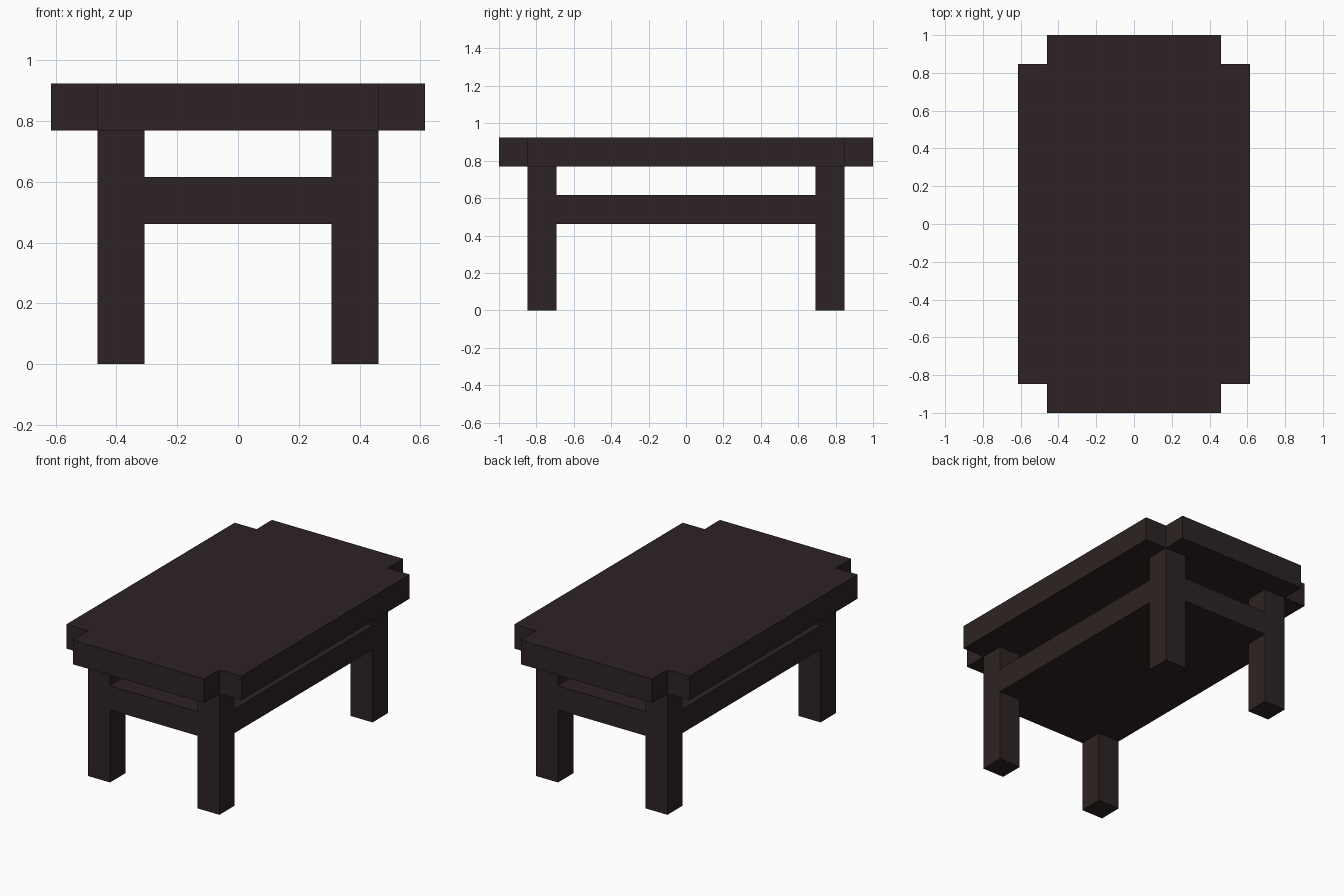
import bpy
import bmesh

cube = bpy.data.objects.get("Cube")
if cube:
    bpy.data.objects.remove(cube, do_unlink=True)

U = 2 / 13  # one block of the grid the table is made on

wood = bpy.data.materials.new("dark_wood")
wood.use_nodes = True
colour = (0.027, 0.017, 0.017, 1)
wood.diffuse_color = colour
bsdf = wood.node_tree.nodes["Principled BSDF"]
bsdf.inputs["Base Color"].default_value = colour
bsdf.inputs["Roughness"].default_value = 0.9


def prism(name, outline, bottom, top):
    """Extrude a flat outline (in blocks) from bottom to top."""
    bm = bmesh.new()
    face = bm.faces.new([bm.verts.new((x * U, y * U, bottom * U)) for x, y in outline])
    raised = bmesh.ops.extrude_face_region(bm, geom=[face])["geom"]
    verts = [v for v in raised if isinstance(v, bmesh.types.BMVert)]
    bmesh.ops.translate(bm, verts=verts, vec=(0, 0, (top - bottom) * U))
    bmesh.ops.recalc_face_normals(bm, faces=bm.faces)
    mesh = bpy.data.meshes.new(name)
    bm.to_mesh(mesh)
    bm.free()
    mesh.materials.append(wood)
    obj = bpy.data.objects.new(name, mesh)
    bpy.context.collection.objects.link(obj)
    return obj


def notched(x, y, cut):
    """Rectangle outline with a square notch at every corner."""
    corner = [(x, y - cut), (x - cut, y - cut), (x - cut, y)]
    right = [(a, -b) for a, b in reversed(corner)] + corner
    return right + [(-a, b) for a, b in reversed(right)]


# Table top with notched corners
prism("table_top", notched(4, 6.5, 1), 5, 6)

# Lower shelf, flush with the outer faces of the legs
prism("shelf", notched(3, 5.5, 1), 3, 4)

# Four square legs
for side, sx in (("left", 1), ("right", -1)):
    for end, sy in (("front", -1), ("back", 1)):
        square = [(2, 4.5), (3, 4.5), (3, 5.5), (2, 5.5)]
        prism(f"{end}_{side}_leg", [(sx * x, sy * y) for x, y in square], 0, 5)
